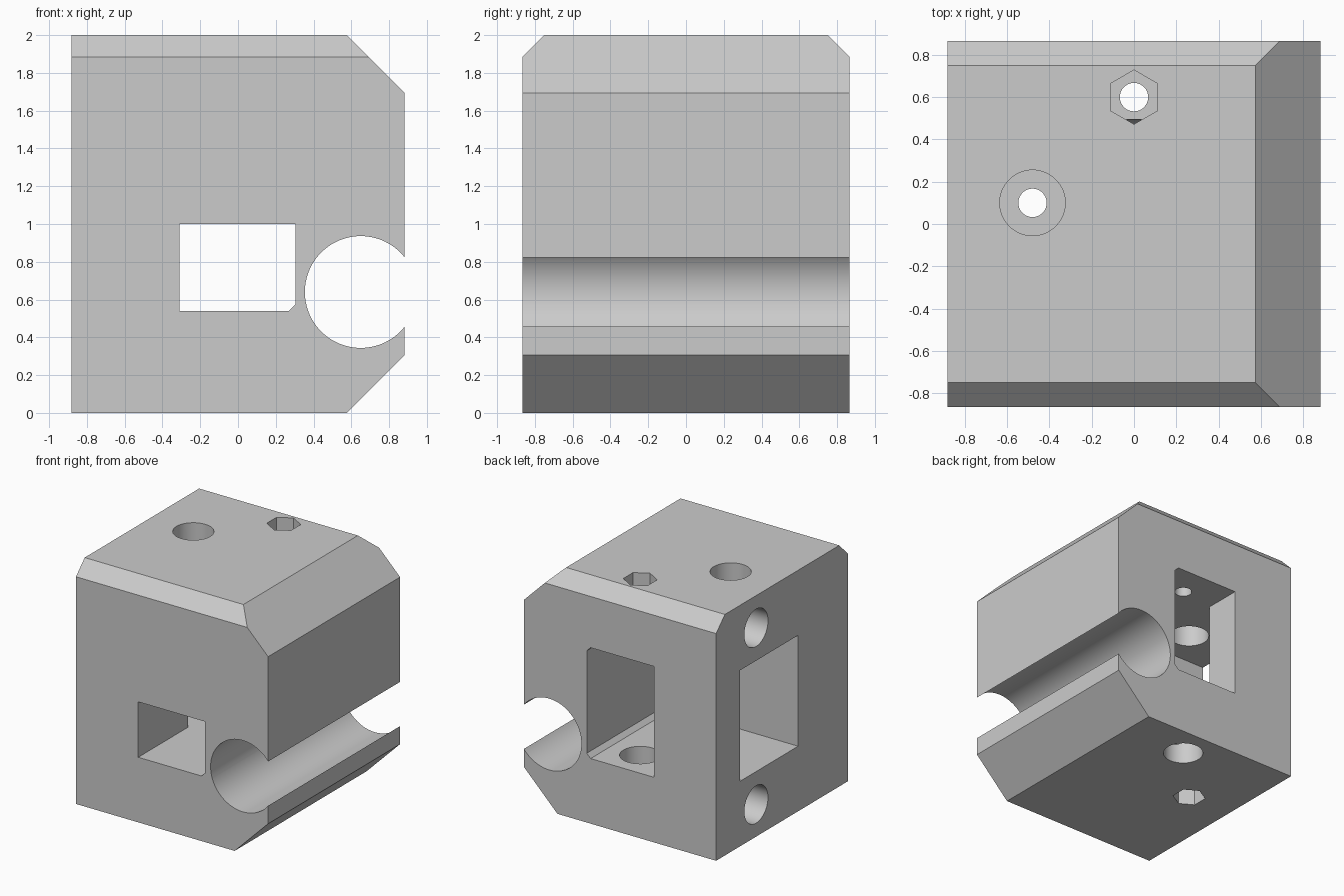
import bpy
import bmesh
import math
from mathutils import Matrix, Vector

cube = bpy.data.objects.get("Cube")
if cube:
    bpy.data.objects.remove(cube, do_unlink=True)

# Single plain grey
grey = bpy.data.materials.new("plain_grey")
grey.use_nodes = True
colour = (0.6, 0.6, 0.6, 1)
grey.diffuse_color = colour
grey.node_tree.nodes["Principled BSDF"].inputs["Base Color"].default_value = colour


def prism(name, outline, start, depth):
    """Extrude an outline of 3D points from its plane along a vector."""
    bm = bmesh.new()
    base = bm.faces.new([bm.verts.new(Vector(p) + Vector(start)) for p in outline])
    top = bmesh.ops.extrude_face_region(bm, geom=[base])["geom"]
    bmesh.ops.translate(bm, vec=Vector(depth),
                        verts=[v for v in top if isinstance(v, bmesh.types.BMVert)])
    bmesh.ops.recalc_face_normals(bm, faces=bm.faces)
    mesh = bpy.data.meshes.new(name)
    bm.to_mesh(mesh)
    bm.free()
    mesh.materials.append(grey)
    obj = bpy.data.objects.new(name, mesh)
    bpy.context.collection.objects.link(obj)
    return obj


def xz_prism(name, points, y0, y1):
    return prism(name, [(x, 0, z) for x, z in points], (0, y0, 0), (0, y1 - y0, 0))


def box(name, x0, x1, y0, y1, z0, z1):
    return xz_prism(name, [(x0, z0), (x1, z0), (x1, z1), (x0, z1)], y0, y1)


def bore(name, start, end, radius, sides=64):
    """Round or hexagonal cutter between two points."""
    a, b = Vector(start), Vector(end)
    turn = (b - a).to_track_quat("Z", "Y").to_matrix()
    ring = [turn @ (Matrix.Rotation(math.tau * i / sides, 3, "Z") @ Vector((0, radius, 0)))
            for i in range(sides)]
    return prism(name, ring, a, b - a)


def boolean(target, tool, operation):
    mod = target.modifiers.new(tool.name, "BOOLEAN")
    mod.operation = operation
    mod.solver = "EXACT"
    mod.object = tool
    bpy.context.view_layer.objects.active = target
    bpy.ops.object.modifier_apply(modifier=mod.name)
    bpy.data.objects.remove(tool, do_unlink=True)


# Block with sloped right-hand corners
W, D, H = 0.882, 0.865, 2.0
body = xz_prism("carriage_block",
                [(-W, 0), (0.575, 0), (W, 0.307), (W, H - 0.307), (0.575, H), (-W, H)], -D, D)

# Bevelled top edges at the front and back
E = 0.2
for side in (-1, 1):
    wedge = [(0, side * (D - 0.115 - E), H + E), (0, side * (D + E), H - 0.115 - E),
             (0, side * (D + E), H + E)]
    boolean(body, prism("edge_cutter", wedge, (-1, 0, 0), (2, 0, 0)), "DIFFERENCE")

# Main window: tall at the back, low at the front, with a passage to the left side
L, R, C = -0.31, 0.305, 0.035
FLOOR, CEILING, STEP = 0.54, 1.46, -0.21
boolean(body, xz_prism("rear_window_cutter",
                       [(L, FLOOR), (R - C, FLOOR), (R, FLOOR + C), (R, CEILING - C),
                        (R - C, CEILING), (L, CEILING)], STEP, 1), "DIFFERENCE")
boolean(body, xz_prism("front_window_cutter",
                       [(L, FLOOR), (R - C, FLOOR), (R, FLOOR + C), (R, 1), (L, 1)],
                       -1, STEP + 0.1), "DIFFERENCE")
boolean(body, box("side_window_cutter", -1, L + 0.1, STEP, 0.55, FLOOR, CEILING), "DIFFERENCE")

# Open bearing channel running front to back
boolean(body, bore("bearing_cutter", (0.65, -1, 0.64), (0.65, 1, 0.64), 0.296, 96), "DIFFERENCE")

# Blind rod sockets in the left side
for z in (0.267, H - 0.267):
    boolean(body, bore("rod_cutter", (-1, 0.34, z), (0.3, 0.34, z), 0.155), "DIFFERENCE")

# Screw holes: a wide bore on one side, a narrow bore and nut pocket on the other
NUT = 0.27
for x, y, wide_end, nut_end, nut_floor in ((0, 0.6, -0.1, H + 0.1, H - NUT),
                                           (-0.48, 0.1, H + 0.1, -0.1, NUT)):
    boolean(body, bore("head_cutter", (x, y, wide_end), (x, y, 1), 0.155), "DIFFERENCE")
    boolean(body, bore("screw_cutter", (x, y, nut_end), (x, y, 1), 0.067), "DIFFERENCE")
    boolean(body, bore("nut_cutter", (x, y, nut_end), (x, y, nut_floor), 0.128, 6), "DIFFERENCE")

# Smooth bores, crisp edges
bpy.ops.object.select_all(action="DESELECT")
body.select_set(True)
bpy.context.view_layer.objects.active = body
bpy.ops.object.shade_smooth_by_angle(angle=math.radians(25))
